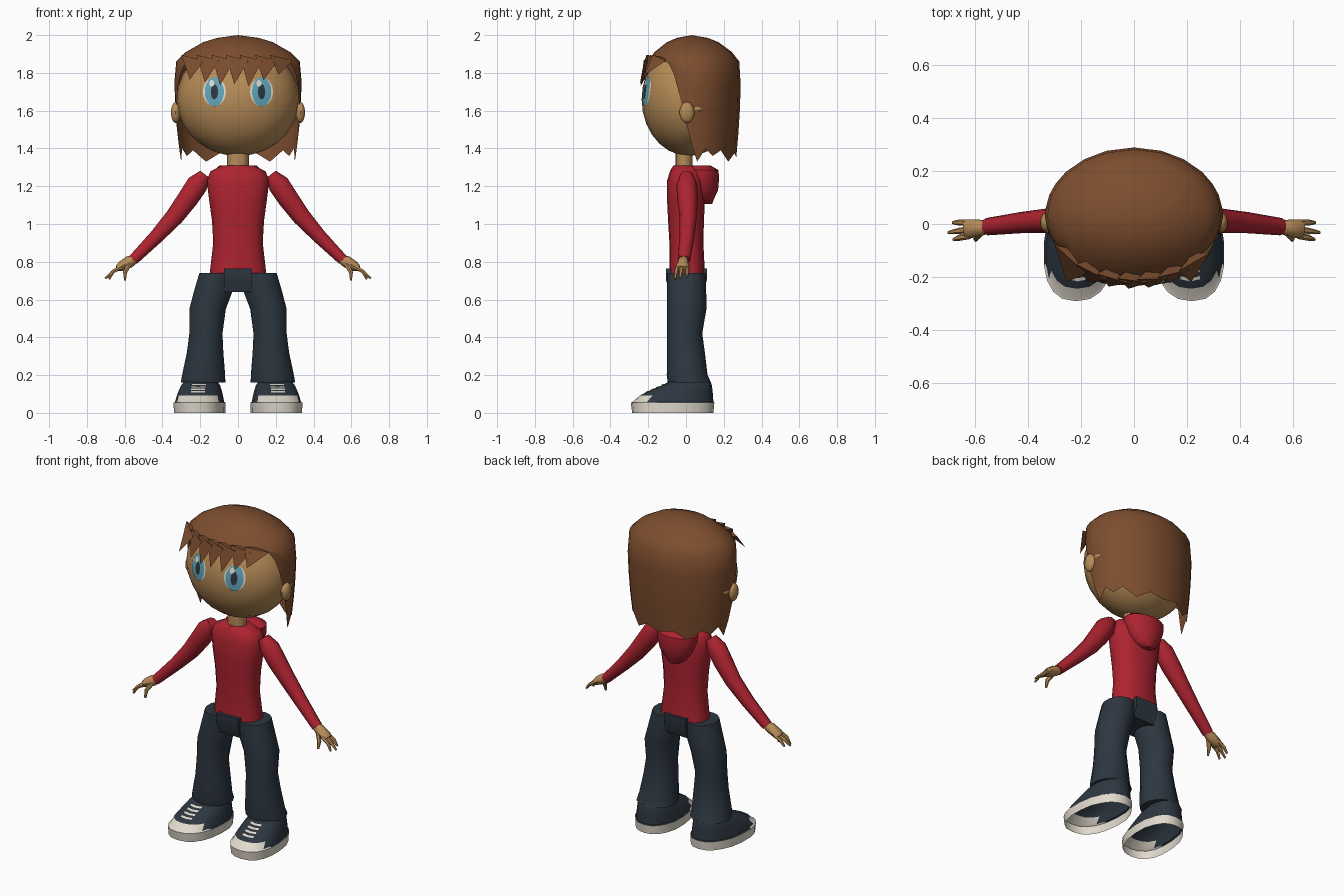
import bpy, bmesh, math
from mathutils import Vector

if "Cube" in bpy.data.objects:
    bpy.data.objects.remove(bpy.data.objects["Cube"])


def material(name, r, g, b):
    m = bpy.data.materials.new(name)
    m.diffuse_color = (r, g, b, 1)
    m.use_nodes = True
    m.node_tree.nodes["Principled BSDF"].inputs["Base Color"].default_value = m.diffuse_color
    return m


SKIN = material("tan skin", 0.47, 0.26, 0.095)
HAIR = material("brown hair", 0.205, 0.075, 0.028)
RED = material("red cloth", 0.42, 0.017, 0.03)
NAVY = material("dark denim", 0.026, 0.038, 0.052)
WHITE = material("off white", 0.75, 0.70, 0.61)
BLUE = material("eye blue", 0.115, 0.376, 0.485)


def make(name, verts, faces, mats, rule=None, angle=50):
    """Mesh object from points and faces, rule(center) picks the material."""
    me = bpy.data.meshes.new(name)
    me.from_pydata([tuple(v) for v in verts], [], faces)
    bm = bmesh.new()
    bm.from_mesh(me)
    bmesh.ops.remove_doubles(bm, verts=bm.verts, dist=0.0005)
    bmesh.ops.recalc_face_normals(bm, faces=bm.faces)
    bm.to_mesh(me)
    bm.free()
    for m in mats:
        me.materials.append(m)
    for p in me.polygons:
        p.use_smooth = True
        if rule:
            p.material_index = rule(p.center)
    me.set_sharp_from_angle(angle=math.radians(angle))
    ob = bpy.data.objects.new(name, me)
    bpy.context.collection.objects.link(ob)
    return ob


def loft(name, rings, mats, start=True, end=True, **kw):
    """Skin closed rings of equal length, with optional end caps."""
    n = len(rings[0])
    verts = [p for r in rings for p in r]
    faces = []
    for k in range(len(rings) - 1):
        for i in range(n):
            j = (i + 1) % n
            faces.append((k * n + i, k * n + j, (k + 1) * n + j, (k + 1) * n + i))
    if start:
        faces.append(tuple(range(n)))
    if end:
        faces.append(tuple(range(len(verts) - n, len(verts))))
    return make(name, verts, faces, mats, **kw)


def ring(cx, cy, z, rx, ry, n=16, power=1.0):
    """Horizontal ring, lower powers give squarer outlines."""
    out = []
    for i in range(n):
        a = 2 * math.pi * i / n
        s, c = math.sin(a), math.cos(a)
        out.append((cx + rx * math.copysign(abs(s) ** power, s),
                    cy - ry * math.copysign(abs(c) ** power, c), z))
    return out


def limb(name, path, mats, n=10):
    """Tube across a path of (x, y, z, radius in y, radius across)."""
    pts = [Vector(p[:3]) for p in path]
    rings = []
    for i, p in enumerate(path):
        d = (pts[min(i + 1, len(pts) - 1)] - pts[max(i - 1, 0)]).normalized()
        v = d.cross(Vector((0, 1, 0))).normalized()
        u = v.cross(d)
        rings.append([pts[i] + u * p[3] * math.cos(2 * math.pi * k / n)
                      + v * p[4] * math.sin(2 * math.pi * k / n) for k in range(n)])
    return loft(name, rings, mats)


def ellipsoid(name, c, r, mats, n=20, rows=12):
    rings = []
    for k in range(rows + 1):
        t = math.pi * k / rows
        s = max(math.sin(t), 1e-5)
        rings.append(ring(c[0], c[1], c[2] - r[2] * math.cos(t), r[0] * s, r[1] * s, n))
    return loft(name, rings, mats, False, False)


# Head and neck
HC, HR = (0, 0.015, 1.66), (0.325, 0.25, 0.30)
ellipsoid("head", HC, HR, [SKIN], 24, 14)
loft("neck", [ring(0, -0.01, 1.28, 0.057, 0.045, 12), ring(0, -0.01, 1.42, 0.057, 0.045, 12)], [SKIN])


# Eye layers laid on the curved face
def face_disc(name, x, z, rx, rz, lift, mat, n=20):
    pts = [(x, z)]
    for f in (0.5, 1.0):
        pts += [(x + f * rx * math.cos(2 * math.pi * i / n),
                 z + f * rz * math.sin(2 * math.pi * i / n)) for i in range(n)]
    verts = []
    for px, pz in pts:
        q = 1 - (px / HR[0]) ** 2 - ((pz - HC[2]) / HR[2]) ** 2
        verts.append((px, HC[1] - HR[1] * math.sqrt(q) - lift, pz))
    faces = []
    for i in range(n):
        j = (i + 1) % n
        faces += [(0, 1 + i, 1 + j), (1 + i, 1 + n + i, 1 + n + j, 1 + j)]
    make(name, verts, faces, [mat])


for s in (-1, 1):
    x = 0.125 * s
    face_disc("eye_white", x, 1.70, 0.061, 0.076, 0.002, WHITE)
    face_disc("iris", x, 1.70, 0.051, 0.078, 0.004, BLUE)
    face_disc("pupil", x, 1.70, 0.019, 0.040, 0.006, NAVY)
    face_disc("eye_glint", x - 0.014, 1.745, 0.014, 0.018, 0.008, WHITE, 8)
    # Ear with a small root reaching through the hair
    ellipsoid("ear", (0.33 * s, 0.005, 1.59), (0.026, 0.04, 0.056), [SKIN], 10, 8)
    ellipsoid("ear_root", (0.315 * s, 0.055, 1.61), (0.018, 0.037, 0.018), [SKIN], 8, 6)

# Hair shell: lower edge height by angle from the front
EDGE = [(0, 1.86), (15, 1.86), (30, 1.86), (45, 1.86), (58, 1.855), (66, 1.80), (72, 1.72),
        (82, 1.55), (90, 1.42), (97, 1.33), (108, 1.40), (118, 1.36), (130, 1.39),
        (146, 1.33), (162, 1.375), (180, 1.355)]
PROFILE = [(2.0, 0.001), (1.985, 0.33), (1.962, 0.55), (1.91, 0.82), (1.86, 0.97),
           (1.75, 1.0), (1.55, 0.975), (1.30, 0.89)]


def hair_scale(z):
    for (za, fa), (zb, fb) in zip(PROFILE, PROFILE[1:]):
        if z >= zb:
            return fa + (fb - fa) * (za - z) / (za - zb)
    return PROFILE[-1][1]


outline = EDGE + [(360 - a, z) for a, z in reversed(EDGE[1:-1])]
rings = []
for row in range(9):
    r = []
    for a, edge in outline:
        z = PROFILE[row][0] if row < 5 else 1.86 + (edge - 1.86) * (row - 4) / 4
        f, t = hair_scale(z), math.radians(a)
        ry = 0.24 if math.cos(t) > 0 else 0.26
        r.append((0.337 * f * math.sin(t), 0.03 - ry * f * math.cos(t), z))
    rings.append(r)
loft("hair", rings, [HAIR], False, False)

# Fringe spikes along the front of the hair
verts, faces = [], []
for x, tip in [(-0.25, 1.765), (-0.17, 1.75), (-0.09, 1.735), (-0.015, 1.74),
               (0.06, 1.73), (0.14, 1.76), (0.22, 1.79)]:
    k = len(verts)

    def front(px):
        return 0.03 - 0.24 * math.sqrt(1 - (px / 0.337) ** 2)
    verts += [(x - 0.05, front(x - 0.05), 1.895), (x + 0.07, front(x + 0.07) - 0.015, 1.865),
              (x, front(x) + 0.04, 1.88), (x - 0.005, min(front(x) - 0.035, -0.22), tip)]
    faces += [(k, k + 1, k + 2), (k, k + 1, k + 3), (k + 1, k + 2, k + 3), (k + 2, k, k + 3)]
make("fringe", verts, faces, [HAIR], angle=20)

# Hooded top
body = [(0.73, 0.15, 0.095, 0.005), (0.78, 0.145, 0.093, 0.005), (0.90, 0.131, 0.09, 0.002),
        (1.02, 0.138, 0.095, 0), (1.12, 0.152, 0.1, 0), (1.23, 0.166, 0.1, 0),
        (1.28, 0.145, 0.085, 0), (1.31, 0.085, 0.062, -0.005)]
loft("torso", [ring(0, cy, z, rx, ry, 16, 0.85) for z, rx, ry, cy in body], [RED])
hood = [(1.105, 0.03, 0.02, 0.118), (1.13, 0.07, 0.052, 0.095), (1.18, 0.105, 0.08, 0.09),
        (1.24, 0.127, 0.09, 0.085), (1.285, 0.13, 0.09, 0.082), (1.31, 0.10, 0.055, 0.075)]
loft("hood", [ring(0, cy, z, rx, ry, 14) for z, rx, ry, cy in hood], [RED])

# Hip panel between the legs
loft("hips", [[(-0.075, -y, z), (0.075, -y, z), (0.075, y + 0.005, z), (-0.075, y + 0.005, z)]
              for z, y in [(0.64, 0.085), (0.70, 0.105), (0.765, 0.107)]], [NAVY], angle=30)


def shoe_colour(c):
    return 0 if c.z < 0.056 or (c.y < -0.17 and c.z < 0.10) else 1


for s in (-1, 1):
    # Sleeve
    limb("sleeve", [(0.175 * s, 0.003, 1.262, 0.034, 0.034), (0.215 * s, 0.004, 1.21, 0.055, 0.06),
                    (0.265 * s, 0.008, 1.135, 0.055, 0.058), (0.335 * s, 0.012, 1.04, 0.046, 0.051),
                    (0.43 * s, 0.005, 0.935, 0.04, 0.04),
                    (0.555 * s, -0.01, 0.81, 0.033, 0.03)], [RED])
    # Hand
    limb("palm", [(0.54 * s, -0.01, 0.815, 0.022, 0.021), (0.575 * s, -0.014, 0.80, 0.03, 0.032),
                  (0.62 * s, -0.018, 0.775, 0.036, 0.026), (0.64 * s, -0.02, 0.765, 0.034, 0.015)],
         [SKIN], 8)
    for y0, y1, x1, z1 in [(-0.045, -0.058, 0.682, 0.708), (-0.02, -0.032, 0.702, 0.712),
                           (0.006, 0.005, 0.685, 0.718)]:
        limb("finger", [(0.62 * s, y0, 0.772, 0.012, 0.013),
                        ((0.66 * s), (y0 + y1) / 2, 0.75, 0.012, 0.011),
                        (x1 * s, y1, z1, 0.006, 0.006)], [SKIN], 6)
    limb("thumb", [(0.575 * s, -0.03, 0.785, 0.014, 0.014), (0.598 * s, -0.052, 0.745, 0.012, 0.012),
                   (0.598 * s, -0.062, 0.703, 0.006, 0.006)], [SKIN], 6)
    # Trouser leg, flared at the hem
    leg = [(0.16, 0.185, 0.121, 0.115, 0.018), (0.20, 0.182, 0.117, 0.108, 0.006),
           (0.32, 0.174, 0.099, 0.10, 0), (0.42, 0.17, 0.09, 0.093, -0.007),
           (0.55, 0.161, 0.099, 0.104, 0.004), (0.65, 0.129, 0.105, 0.104, 0.003),
           (0.74, 0.117, 0.09, 0.102, 0.002)]
    loft("trouser_leg", [ring(cx * s, cy, z, rx, ry, 14) for z, cx, rx, ry, cy in leg], [NAVY])
    # Shoe: hollow underneath, pale sole and toe cap
    rows = [(0.0, 0.136, -0.285, 0.145), (0.054, 0.138, -0.292, 0.15), (0.058, 0.13, -0.283, 0.145),
            (0.092, 0.122, -0.245, 0.143), (0.12, 0.113, -0.188, 0.14), (0.145, 0.104, -0.13, 0.137),
            (0.165, 0.09, -0.09, 0.13)]
    rings = []
    for z, rx, y0, y1 in rows:
        r = ring(0, (y0 + y1) / 2, z, rx, (y1 - y0) / 2, 20, 0.82)
        rings.append([(s * (0.198 - 0.07 * y) + x * (1 if y < 0 else 1 - 0.9 * y), y, zz)
                      for x, y, zz in r])
    loft("shoe", rings, [WHITE, NAVY], False, True, rule=shoe_colour, angle=40)
    # Laces across the instep
    verts, faces = [], []
    for i in range(4):
        z, y = 0.112 + 0.013 * i, -0.21 + 0.0285 * i
        x, k = s * (0.198 - 0.07 * y), len(verts)
        for dx in (-0.037, 0, 0.037):
            back = 0.008 if dx else 0
            verts += [(x + dx, y + back - 0.007, z - 0.003), (x + dx, y + back + 0.005, z + 0.003)]
        faces += [(k, k + 2, k + 3, k + 1), (k + 2, k + 4, k + 5, k + 3)]
    make("laces", verts, faces, [WHITE])
